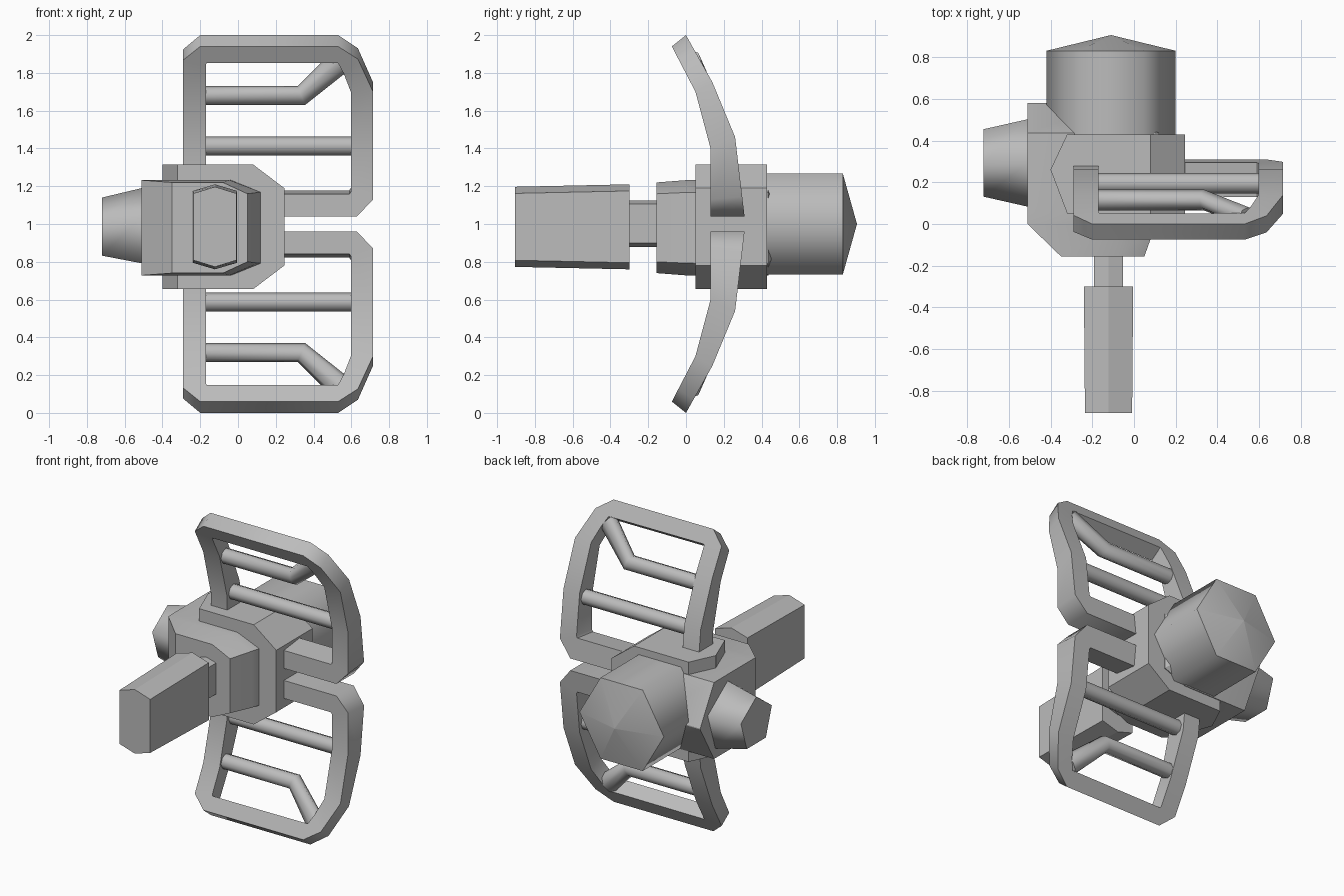
import bpy, bmesh, math
from mathutils import Vector

cube = bpy.data.objects.get("Cube")
if cube:
    bpy.data.objects.remove(cube, do_unlink=True)

grey = bpy.data.materials.new("plain_grey")
grey.use_nodes = True
COLOR = (0.5, 0.5, 0.5, 1)
grey.diffuse_color = COLOR
grey.node_tree.nodes["Principled BSDF"].inputs["Base Color"].default_value = COLOR


def loft(name, rings, angle=30, mirror=False):
    """Skin equal-sized rings; heights are measured from the z = 1 axis."""
    bm = bmesh.new()
    loops = [[bm.verts.new(p) for p in ring] for ring in rings]
    n = len(rings[0])
    for a, b in zip(loops, loops[1:]):
        for i in range(n):
            j = (i + 1) % n
            bm.faces.new((a[i], a[j], b[j], b[i]))
    bm.faces.new(loops[0])
    bm.faces.new(loops[-1][::-1])
    bmesh.ops.remove_doubles(bm, verts=bm.verts, dist=0.0005)
    bmesh.ops.recalc_face_normals(bm, faces=bm.faces)
    mesh = bpy.data.meshes.new(name)
    bm.to_mesh(mesh)
    bm.free()
    obj = bpy.data.objects.new(name, mesh)
    obj.location.z = 1
    bpy.context.collection.objects.link(obj)
    mesh.materials.append(grey)
    bpy.ops.object.select_all(action='DESELECT')
    obj.select_set(True)
    bpy.context.view_layer.objects.active = obj
    bpy.ops.object.shade_smooth_by_angle(angle=math.radians(angle))
    if mirror:
        mod = obj.modifiers.new("lower_copy", 'MIRROR')
        mod.use_axis = (False, False, True)
        mod.use_mirror_merge = False
    return obj


def polygon(n, r, start=0):
    return [(r * math.cos(start + math.tau * i / n),
             r * math.sin(start + math.tau * i / n)) for i in range(n)]


# Housing and collar share a section with two chamfered corners on one side
def chamfered(y, left, right, half, cut_x, cut_z, mid=-0.02):
    top = [(left, half), (right - cut_x, half), (right, half - cut_z)]
    section = top + [(x, -z) for x, z in reversed(top)]
    return [(x, y, z + mid) for x, z in section]


loft("housing", [chamfered(-0.155, -0.35, 0.05, 0.24, 0.13, 0.06),
                 chamfered(0, -0.51, 0.105, 0.252, 0.15, 0.065),
                 chamfered(0.05, -0.51, 0.12, 0.253, 0.16, 0.065),
                 chamfered(0.435, -0.51, 0.12, 0.253, 0.16, 0.065),
                 chamfered(0.58, -0.51, -0.11, 0.003, 0.01, 0.001)])
loft("collar", [chamfered(y, x, 0.245, 0.33, 0.165, 0.125, -0.015)
                for y, x in ((0.05, -0.32), (0.26, -0.4), (0.43, -0.32))])

# Rear hexagonal barrel with a shallow pointed cap
loft("rear_barrel", [[(x - 0.11, y, z) for x, z in polygon(6, r)]
                     for y, r in ((0.3, 0.309), (0.83, 0.309), (0.905, 0.001))], 70)

# Tapered five-sided knob on the side
loft("side_knob", [[(x, y + 0.2925, z - 0.03) for y, z in polygon(5, r, math.pi / 2)]
                   for x, r in ((-0.45, 0.232), (-0.51, 0.22), (-0.72, 0.17))], 74)


# Front handle and its neck: slim sections with a ridge above and below
def ridged(y, half_x, half_z, drop, mid=-0.015):
    section = [(-half_x, half_z - drop), (0, half_z), (half_x, half_z - drop)]
    section += [(x, -z) for x, z in reversed(section)]
    return [(x - 0.122, y, z + mid) for x, z in section]


loft("neck", [ridged(y, 0.07, 0.123, 0.02, 0.002) for y in (-0.1, -0.35)])
loft("front_handle", [ridged(-0.30, 0.118, 0.225, 0.035),
                      ridged(-0.905, 0.113, 0.212, 0.035)])

# Curved guard frame: s runs up the bent front and back profile lines (y, z)
FRONT = [(0.13, 0.04), (0.13, 0.4), (0.05, 0.7), (-0.075, 0.94)]
BACK = [(0.31, 0.04), (0.26, 0.46), (0.14, 0.75), (0.0, 1.0)]


def bend(x, s, line):
    i = min(int(s), 2)
    y, z = Vector(line[i]).lerp(Vector(line[i + 1]), s - i)
    return (x, y, z)


# Stations: outer x, outer s, inner x, inner s
stations = [(0.1, 0, 0.1, 0.33), (0.63, 0, 0.59, 0.33), (0.715, 0.25, 0.597, 0.36),
            (0.715, 1, 0.597, 1), (0.715, 2, 0.597, 2), (0.635, 2.72, 0.56, 2.4),
            (0.53, 3, 0.53, 2.63), (-0.2, 3, -0.165, 2.64), (-0.29, 2.7, -0.17, 2.6),
            (-0.29, 2, -0.17, 2), (-0.29, 1, -0.17, 1), (-0.29, 0.4, -0.17, 0.4)]
loft("guard_frame", [[bend(xi, si, FRONT), bend(xo, so, FRONT),
                      bend(xo, so, BACK), bend(xi, si, BACK)]
                     for xo, so, xi, si in stations], 50, True)


# Round cross bars; lean tilts each ring so that kinks are mitred
def bar(name, points):
    rings = []
    for (x, y, z), lean in points:
        rings.append([(x - lean * v, y + u, z + v) for u, v in polygon(8, 0.05)])
    loft(name, rings, 60, True)


bar("straight_cross_bar", [((-0.22, 0.195, 0.413), 0), ((0.64, 0.195, 0.413), 0)])
bar("kinked_cross_bar", [((-0.22, 0.115, 0.68), 0), ((0.335, 0.115, 0.68), 0.4),
                         ((0.55, 0.03, 0.87), 0.9)])
